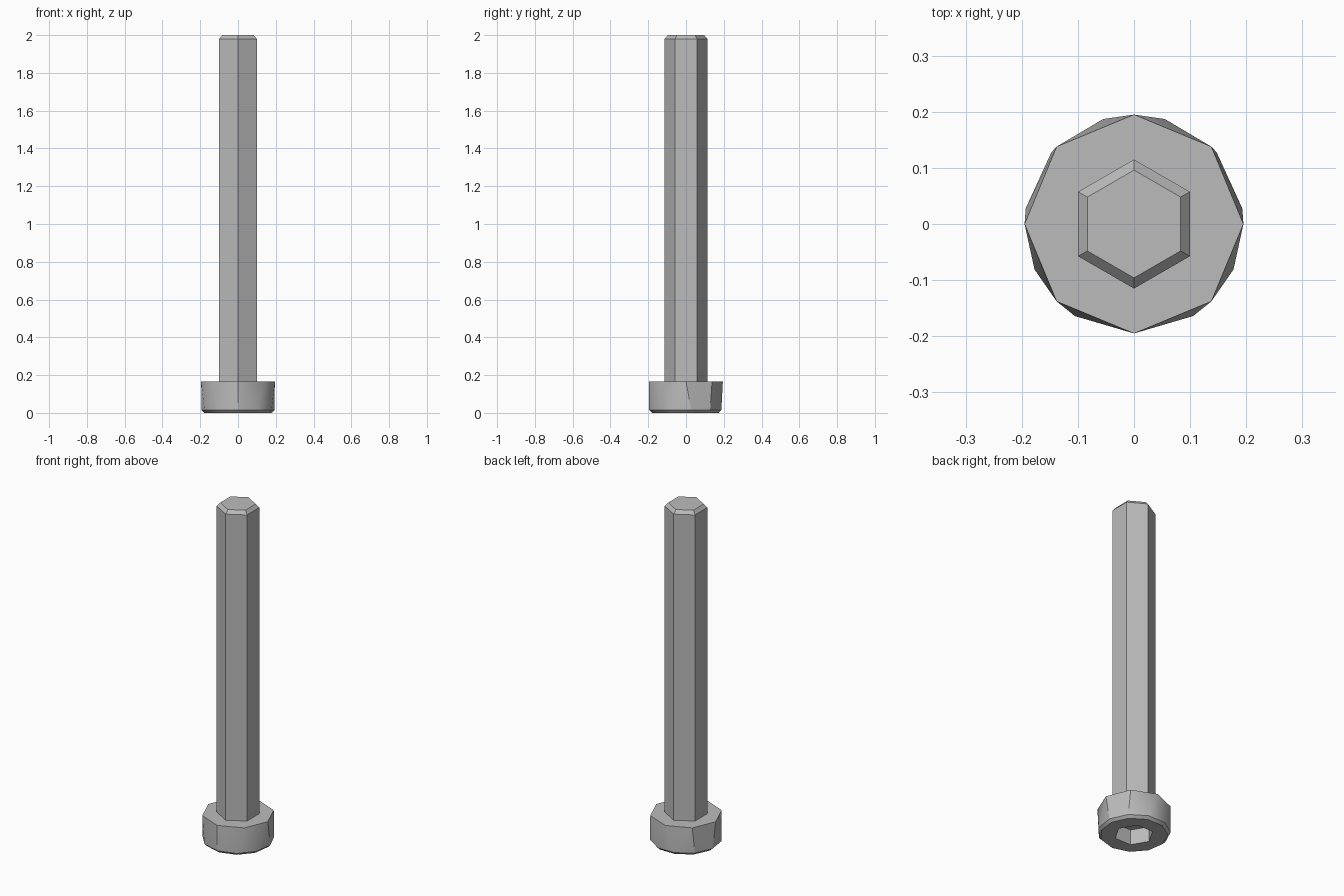
import bpy, bmesh
from math import sin, cos, radians, tau
from mathutils import Vector

if "Cube" in bpy.data.objects:
    bpy.data.objects.remove(bpy.data.objects["Cube"])

steel = bpy.data.materials.new("grey steel")
steel.use_nodes = True
colour = (0.5, 0.5, 0.5, 1)
steel.diffuse_color = colour
steel.node_tree.nodes["Principled BSDF"].inputs["Base Color"].default_value = colour


def ring(sides, radius, z, start):
    """Points of a regular polygon, first corner at the start angle."""
    angles = [radians(start) + tau * i / sides for i in range(sides)]
    return [Vector((radius * cos(a), radius * sin(a), z)) for a in angles]


def convex_part(name, *rings):
    """Solid wrapped tightly around a stack of rings."""
    bm = bmesh.new()
    for points in rings:
        for p in points:
            bm.verts.new(p)
    bmesh.ops.convex_hull(bm, input=bm.verts)
    bmesh.ops.dissolve_limit(bm, angle_limit=radians(0.5),
                             verts=bm.verts, edges=bm.edges)
    bmesh.ops.recalc_face_normals(bm, faces=bm.faces)
    mesh = bpy.data.meshes.new(name)
    bm.to_mesh(mesh)
    bm.free()
    mesh.materials.append(steel)
    obj = bpy.data.objects.new(name, mesh)
    bpy.context.collection.objects.link(obj)
    return obj


def select_only(obj):
    bpy.ops.object.select_all(action="DESELECT")
    obj.select_set(True)
    bpy.context.view_layer.objects.active = obj


# Hexagonal shaft with a chamfered tip
convex_part("shaft",
            ring(6, 0.115, 0.165, 90),
            ring(6, 0.115, 1.98, 90),
            ring(6, 0.096, 2.0, 90))

# Head: eight-sided shoulder blending into an eleven-sided chamfered end
head = convex_part("head",
                   ring(8, 0.195, 0.165, 0),
                   ring(11, 0.195, 0.015, -90),
                   ring(11, 0.18, 0, -90))

# Hexagonal key socket cut into the end of the head
cutter = convex_part("socket_cutter",
                     ring(6, 0.105, -0.05, 0),
                     ring(6, 0.105, 0.09, 0))
cutter.hide_render = True
cut = head.modifiers.new("socket", "BOOLEAN")
cut.operation = "DIFFERENCE"
cut.solver = "EXACT"
cut.object = cutter
select_only(head)
bpy.ops.object.modifier_apply(modifier=cut.name)
bpy.data.objects.remove(cutter)

# Soft shading across the faceted side of the head
select_only(head)
bpy.ops.object.shade_smooth_by_angle(angle=radians(30))
